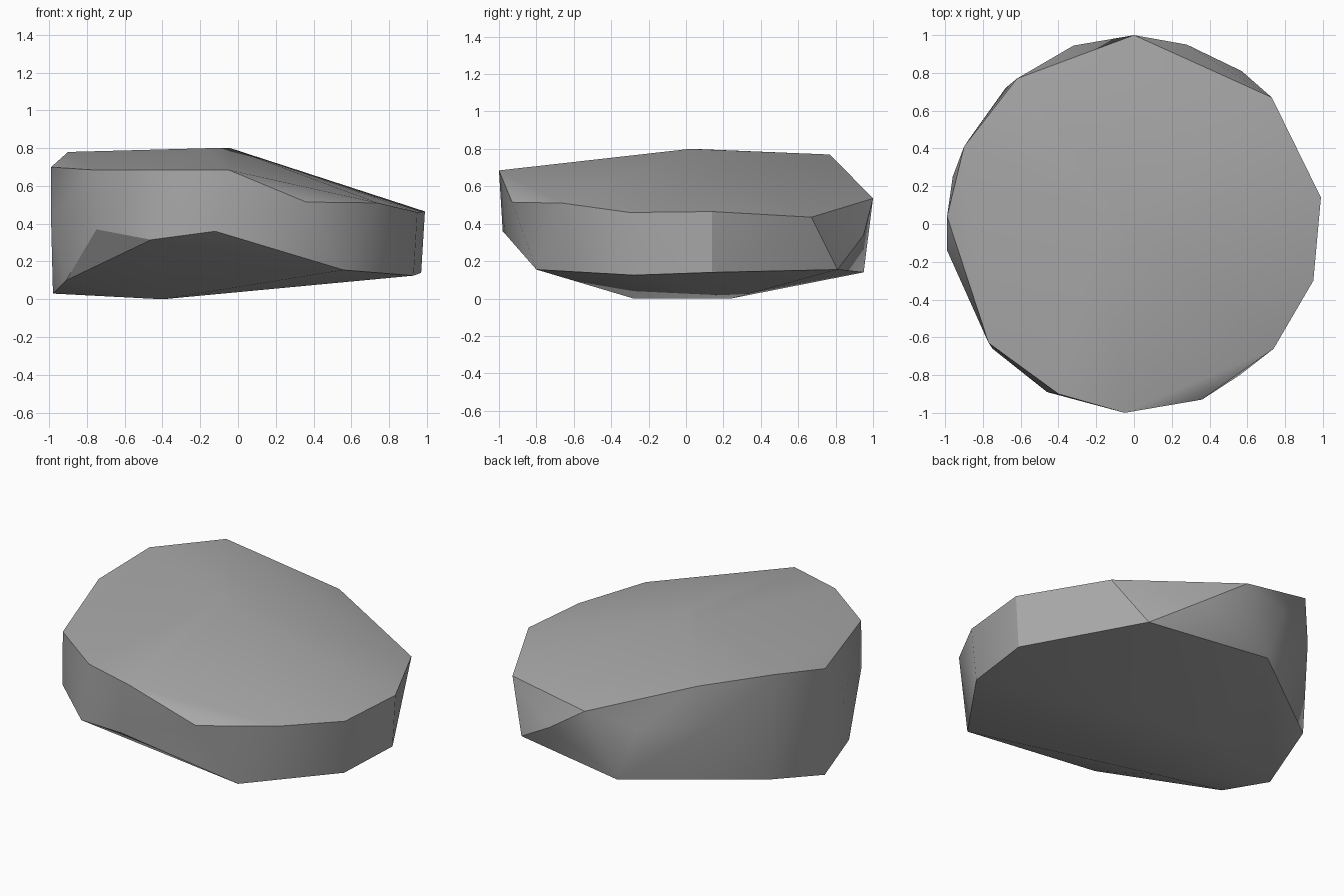
import bpy, bmesh
from math import radians

cube = bpy.data.objects.get("Cube")
if cube:
    bpy.data.objects.remove(cube, do_unlink=True)

# Stone colour
stone = bpy.data.materials.new("stone_grey")
stone.use_nodes = True
grey = (0.4, 0.4, 0.4, 1)
stone.diffuse_color = grey
bsdf = stone.node_tree.nodes["Principled BSDF"]
bsdf.inputs["Base Color"].default_value = grey
bsdf.inputs["Roughness"].default_value = 0.9

# Top: tilted rim and the slight crown inside it
top_rim = [
    (0, 1, .535), (.73, .67, .435), (.99, .14, .465), (.95, -.3, .46),
    (.74, -.66, .51), (.36, -.93, .515), (-.05, -1, .685), (-.4, -.9, .685),
    (-.77, -.63, .685), (-.99, .04, .7), (-.9, .41, .78), (-.62, .77, .77),
]
crown = [(-.04, .02, .8), (-.16, .04, .8)]

# Sides: corners that bulge between rim and base
flank = [
    (.28, .95, .34), (-.32, .945, .49), (-.68, .72, .52), (-.96, .25, .45),
    (-.99, -.14, .42), (-.75, -.66, .37),
]

# Underside: chamfered edge and the resting patch
base_rim = [
    (.57, .81, .155), (.97, .14, .14), (.93, -.28, .125), (.56, -.8, .155),
    (-.12, -.98, .36), (-.46, -.89, .315), (-.91, -.31, .1),
    (-.98, .03, .03), (-.88, .44, .13), (-.19, .95, .14),
]
resting_patch = [(-.4, -.28, 0), (-.4, .24, 0)]

# Wrap the corners into one faceted boulder
bm = bmesh.new()
for corner in top_rim + crown + flank + base_rim + resting_patch:
    bm.verts.new(corner)
hull = bmesh.ops.convex_hull(bm, input=bm.verts)
loose = {v for v in hull["geom_interior"] + hull["geom_unused"]
         if isinstance(v, bmesh.types.BMVert)}
bmesh.ops.delete(bm, geom=list(loose), context='VERTS')
bmesh.ops.recalc_face_normals(bm, faces=bm.faces)

mesh = bpy.data.meshes.new("boulder")
bm.to_mesh(mesh)
bm.free()
mesh.materials.append(stone)
boulder = bpy.data.objects.new("boulder", mesh)
bpy.context.collection.objects.link(boulder)

# Smooth shading with crisp rim and base edges
bpy.ops.object.select_all(action='DESELECT')
boulder.select_set(True)
bpy.context.view_layer.objects.active = boulder
bpy.ops.object.shade_smooth_by_angle(angle=radians(30))
